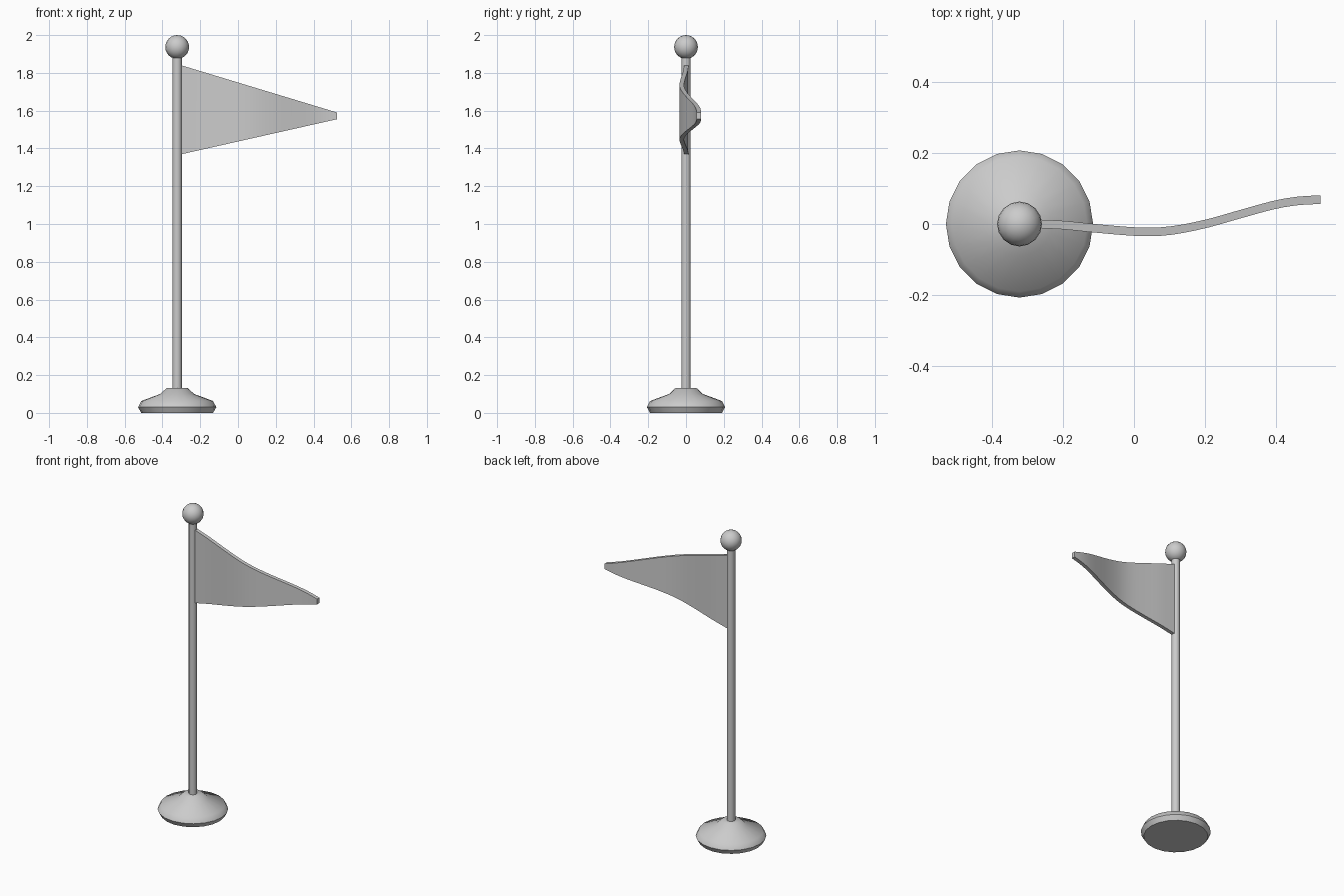
import bpy, bmesh, math
from mathutils import Vector

if "Cube" in bpy.data.objects:
    bpy.data.objects.remove(bpy.data.objects["Cube"], do_unlink=True)

POLE_X = -0.322
grey = bpy.data.materials.new("plain grey")
grey.use_nodes = True
grey.diffuse_color = (0.6, 0.6, 0.6, 1)
grey.node_tree.nodes["Principled BSDF"].inputs["Base Color"].default_value = (0.6, 0.6, 0.6, 1)


def finish(obj, name, angle):
    obj.name = name
    obj.data.materials.append(grey)
    bpy.ops.object.select_all(action="DESELECT")
    obj.select_set(True)
    bpy.context.view_layer.objects.active = obj
    bpy.ops.object.shade_smooth_by_angle(angle=math.radians(angle))


def from_bmesh(bm, name, angle):
    bmesh.ops.recalc_face_normals(bm, faces=bm.faces)
    mesh = bpy.data.meshes.new(name)
    bm.to_mesh(mesh)
    bm.free()
    obj = bpy.data.objects.new(name, mesh)
    bpy.context.collection.objects.link(obj)
    finish(obj, name, angle)
    return obj


# Base: turned profile (radius, height), capped top and bottom
profile = [(0.19, 0), (0.207, 0.03), (0.19, 0.063), (0.09, 0.1), (0.055, 0.132)]
SIDES = 20
bm = bmesh.new()
rings = [[bm.verts.new((POLE_X + r * math.cos(math.tau * i / SIDES),
                        r * math.sin(math.tau * i / SIDES), z))
          for i in range(SIDES)] for r, z in profile]
for low, high in zip(rings, rings[1:]):
    for i in range(SIDES):
        j = (i + 1) % SIDES
        bm.faces.new((low[i], low[j], high[j], high[i]))
bm.faces.new(rings[0])
bm.faces.new(rings[-1])
from_bmesh(bm, "base", 50)

# Pole
bpy.ops.mesh.primitive_cylinder_add(vertices=12, radius=0.025, depth=1.79,
                                    location=(POLE_X, 0, 1.015))
finish(bpy.context.object, "pole", 40)

# Ball on top of the pole
bpy.ops.mesh.primitive_uv_sphere_add(segments=16, ring_count=12, radius=0.063,
                                     location=(POLE_X, 0, 1.937))
finish(bpy.context.object, "finial_ball", 60)

# Pennant: tapered strip following a wave, given thickness
wave = [(-0.31, 0.002), (-0.2, -0.003), (-0.1, -0.013), (0.02, -0.022), (0.1, -0.019),
        (0.2, 0), (0.3, 0.028), (0.4, 0.055), (0.47, 0.066), (0.525, 0.068)]


def wave_y(x):
    # Smooth interpolation through the wave points
    k = next(i for i in range(len(wave) - 1) if x <= wave[i + 1][0] + 1e-6)
    p = [wave[max(0, min(len(wave) - 1, k + d))] for d in (-1, 0, 1, 2)]
    (x1, y1), (x2, y2) = p[1], p[2]
    t = (x - x1) / (x2 - x1)
    m1 = (y2 - p[0][1]) / (x2 - p[0][0]) * (x2 - x1)
    m2 = (p[3][1] - y1) / (p[3][0] - x1) * (x2 - x1)
    return ((2*t**3 - 3*t**2 + 1) * y1 + (t**3 - 2*t**2 + t) * m1
            + (3*t**2 - 2*t**3) * y2 + (t**3 - t**2) * m2)


STEPS = 24
HALF = 0.012
bm = bmesh.new()
sections = []
for i in range(STEPS + 1):
    t = i / STEPS
    x = wave[0][0] + t * (wave[-1][0] - wave[0][0])
    y = wave_y(x)
    top = 1.843 + t * (1.59 - 1.843)
    bottom = 1.367 + t * (1.555 - 1.367)
    sections.append([bm.verts.new((x, y + s * HALF, z))
                     for s, z in ((-1, bottom), (1, bottom), (1, top), (-1, top))])
for a, b in zip(sections, sections[1:]):
    for i in range(4):
        j = (i + 1) % 4
        bm.faces.new((a[i], a[j], b[j], b[i]))
bm.faces.new(sections[0])
bm.faces.new(sections[-1])
from_bmesh(bm, "pennant", 40)
